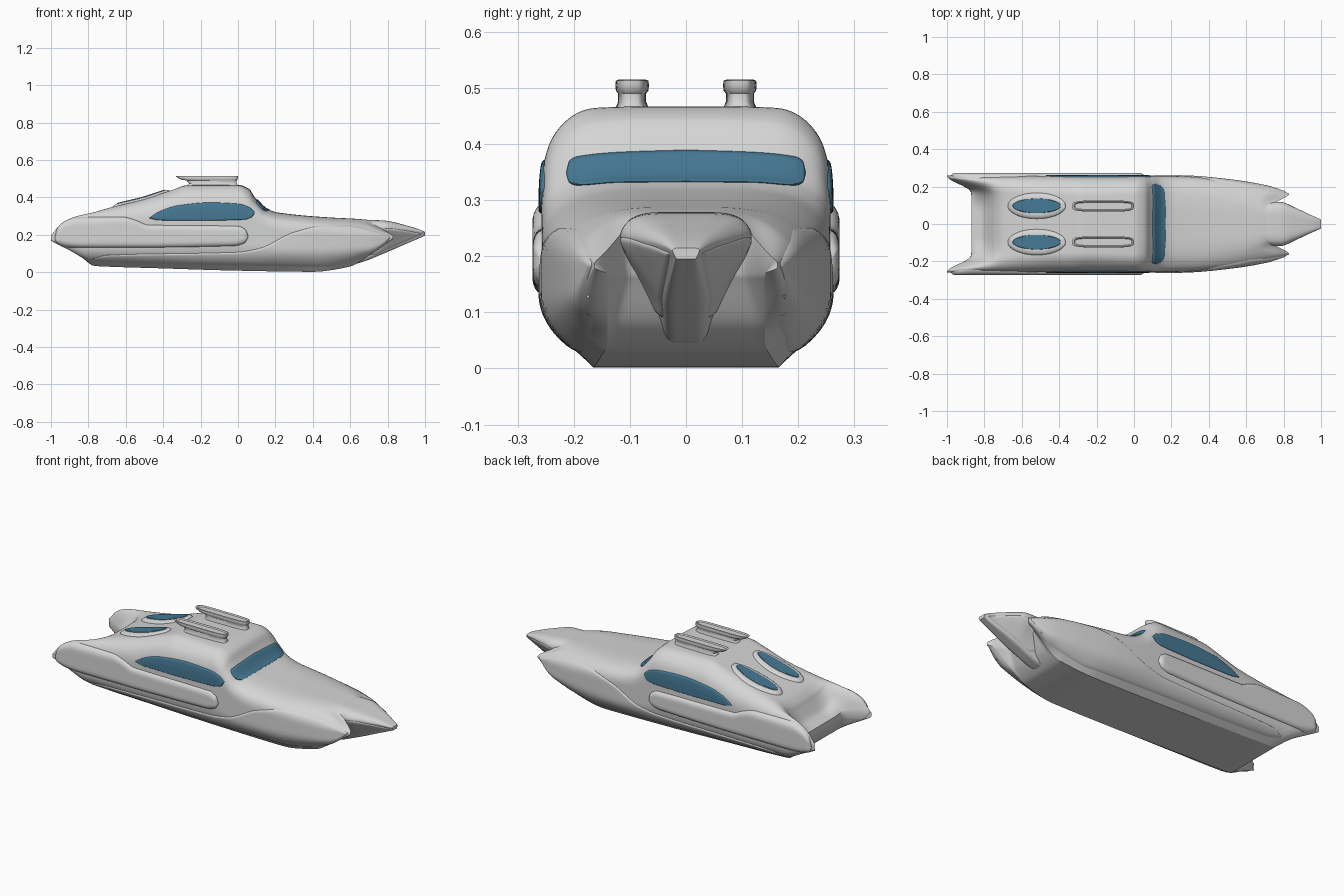
import bpy, bmesh, math
from mathutils import Vector
from mathutils.bvhtree import BVHTree

if "Cube" in bpy.data.objects:
    bpy.data.objects.remove(bpy.data.objects["Cube"])


def material(name, rgb):
    m = bpy.data.materials.new(name)
    m.diffuse_color = (*rgb, 1)
    m.use_nodes = True
    m.node_tree.nodes["Principled BSDF"].inputs["Base Color"].default_value = m.diffuse_color
    return m


GREY = material("pale_grey", (0.66, 0.67, 0.66))
BLUE = material("window_blue", (0.06, 0.19, 0.295))


def curve(*pts):
    """Monotone smooth curve through (x, value) keys."""
    xs, ys = zip(*pts)
    n = len(xs)
    d = [(ys[i + 1] - ys[i]) / (xs[i + 1] - xs[i]) for i in range(n - 1)]
    m = [d[0]] + [2 * a * b / (a + b) if a * b > 0 else 0
                  for a, b in zip(d, d[1:])] + [d[-1]]

    def f(x):
        x = min(max(x, xs[0]), xs[-1])
        i = max(k for k in range(n - 1) if xs[k] <= x)
        h = xs[i + 1] - xs[i]
        t = (x - xs[i]) / h
        return ((2*t**3 - 3*t*t + 1) * ys[i] + (t**3 - 2*t*t + t) * h * m[i]
                + (3*t*t - 2*t**3) * ys[i + 1] + (t**3 - t*t) * h * m[i + 1])
    return f


def smoothstep(a, b, v):
    t = min(max((v - a) / (b - a), 0), 1)
    return t * t * (3 - 2 * t)


def chaikin(p, times=3):
    """Round a polyline by cutting its corners."""
    for _ in range(times):
        q = [p[0]]
        for a, b in zip(p, p[1:]):
            q += [(a[0]*.75 + b[0]*.25, a[1]*.75 + b[1]*.25),
                  (a[0]*.25 + b[0]*.75, a[1]*.25 + b[1]*.75)]
        p = q + [p[-1]]
    return p


def grid(rows, closed=False):
    bm = bmesh.new()
    vs = [[bm.verts.new(c) for c in r] for r in rows]
    n = len(rows[0])
    for a, b in zip(vs, vs[1:]):
        for i in range(n if closed else n - 1):
            j = (i + 1) % n
            bm.faces.new((a[i], a[j], b[j], b[i]))
    return bm, vs


def finish(name, bm, mat, outward=None):
    """Orient faces outward, mirror across the centre line and smooth."""
    bmesh.ops.remove_doubles(bm, verts=bm.verts, dist=0.00005)
    bmesh.ops.recalc_face_normals(bm, faces=bm.faces)
    mid = sum((v.co for v in bm.verts), Vector()) / len(bm.verts)
    if outward is None:
        s = sum(f.normal.dot(f.calc_center_median() - mid) * f.calc_area() for f in bm.faces)
    else:
        s = sum(f.normal.dot(outward) * f.calc_area() for f in bm.faces)
    if s < 0:
        bmesh.ops.reverse_faces(bm, faces=bm.faces)
    me = bpy.data.meshes.new(name)
    bm.to_mesh(me)
    tree = BVHTree.FromBMesh(bm)
    bm.free()
    ob = bpy.data.objects.new(name, me)
    bpy.context.collection.objects.link(ob)
    me.materials.append(mat)
    mod = ob.modifiers.new("mirror", 'MIRROR')
    mod.use_axis = (False, True, False)
    mod.merge_threshold = 0.0005
    bpy.ops.object.select_all(action='DESELECT')
    bpy.context.view_layer.objects.active = ob
    ob.select_set(True)
    bpy.ops.object.shade_smooth_by_angle(angle=math.radians(38))
    return tree


def half_loft(name, rows, mat):
    """Loft half sections (bottom centre to top centre) and close both ends."""
    bm, vs = grid(rows)
    for ring in (vs[0], vs[-1]):
        n = len(ring)
        for i in range((n - 1) // 2):
            loop = [ring[i], ring[i + 1], ring[n - 2 - i], ring[n - 1 - i]]
            loop = list(dict.fromkeys(loop))
            if len(loop) > 2:
                bm.faces.new(loop)
    return finish(name, bm, mat)


# Hull: keel, chine, side and roof lines along the length
keel = curve((-1, .16), (-.95, .115), (-.85, .05), (-.8, .035), (-.4, .02), (0, .008),
             (.4, .002), (.6, .03), (.72, .075), (.83, .17))
chine = curve((-1, .23), (-.9, .19), (-.8, .17), (.4, .165), (.7, .14), (.83, .14))
width = curve((-1, .258), (.15, .257), (.3, .253), (.5, .235), (.7, .203), (.83, .163))
side_low = curve((-1, .168), (-.93, .14), (-.8, .09), (.4, .085), (.7, .11), (.83, .178))
side_high = curve((-1, .195), (-.95, .25), (-.87, .285), (-.7, .30), (-.5, .325), (-.27, .385),
                  (.02, .39), (.09, .34), (.15, .29), (.25, .26), (.5, .238), (.7, .215), (.83, .19))
shoulder = curve((-1, .24), (-.8, .215), (-.27, .19), (.05, .2), (.3, .2), (.5, .185),
                 (.7, .16), (.83, .145))
shoulder_z = curve((-1, .205), (-.95, .27), (-.9, .30), (-.8, .327), (-.7, .345), (-.5, .39),
                   (-.35, .44), (-.27, .462), (0, .462), (.06, .435), (.09, .39), (.15, .33),
                   (.22, .305), (.5, .275), (.72, .255), (.83, .205))
roof = curve((-1, .19), (-.88, .21), (-.78, .27), (-.7, .335), (-.5, .39), (-.35, .44),
             (-.27, .465), (0, .467), (.06, .445), (.09, .40), (.15, .34), (.22, .318),
             (.5, .292), (.72, .282), (.83, .275))


def hull_row(x):
    c, w, b, s = chine(x), width(x), keel(x), shoulder(x)
    lo, hi = side_low(x), side_high(x)
    pts = chaikin([(0, b), (c * .6, b), (c, b), (c, b), (w, lo), (w, (lo + hi) / 2), (w, hi),
                   (s, shoulder_z(x)), (s * .6, roof(x)), (0, roof(x))])
    row = []
    for y, z in pts:
        px = x
        if x < -.75:    # stern hollow between the side fins
            k = smoothstep(.65, 1, y / w)
            px = -.75 + (x + .75) * (.48 + .52 * k)
        elif x > .6:    # bow notches inside the side points
            k = smoothstep(.6, 1, y / w)
            px = .6 + (x - .6) * (.6 + .4 * k)
        row.append((px, y, z))
    return row


N = 170
hull = half_loft("hull", [hull_row(-1 + 1.83 * i / N) for i in range(N + 1)], GREY)

# Central nose with a V-shaped section
nose_top = curve((.5, .275), (.7, .279), (.78, .276), (.9, .25), (.97, .228), (1, .215))
nose_bot = curve((.5, .02), (.65, .05), (.78, .10), (.9, .152), (.97, .182), (1, .195))
nose_wide = curve((.5, .11), (.78, .117), (.86, .088), (.93, .055), (1, .024))
nose_keel = curve((.5, .035), (.78, .035), (1, .018))


def nose_row(x):
    t, b, w, k = nose_top(x), nose_bot(x), nose_wide(x), nose_keel(x)
    h = t - b
    return [(x, y, z) for y, z in chaikin(
        [(0, b), (k, b), (k + .15 * (w - k), b + .15 * h), (w, b + .7 * h), (w, b + .85 * h),
         (w * .75, t), (0, t)])]


nose = half_loft("nose", [nose_row(.5 + .5 * i / 50) for i in range(51)], GREY)


def panel(name, a0, a1, low, high, axis, height, rim, mat, tree=hull, open_start=False, nu=70, nv=18):
    """Raised plate laid on a body; outline is low(a)..high(a) seen along the axis."""
    out = Vector([(1, 0, 0), (0, 1, 0), (0, 0, 1)][axis])
    rows = []
    for i in range(nu + 1):
        a = a0 + (a1 - a0) * (1 - math.cos(math.pi * i / nu)) / 2
        row = []
        for j in range(nv + 1):
            v = (1 - math.cos(math.pi * j / nv)) / 2
            b0, b1 = low(a), high(a)
            b = b0 + (b1 - b0) * v
            start = [(2, a, b), (a, 2, b), (a, b, 2)][axis]
            hit = tree.ray_cast(Vector(start), -out)[0]
            if hit is None:
                near = Vector(start)
                near[axis] = .25
                hit = tree.find_nearest(near)[0]
            d = min((b1 - b0) * min(v, 1 - v), a1 - a, 9 if open_start else a - a0)
            q = 1 - min(max(d / rim, 0), 1)
            off = -.004 + (height + .004) * math.sqrt(1 - q * q)
            row.append(hit + out * off)
        rows.append(row)
    bm, _ = grid(rows)
    finish(name, bm, mat, out)


def ellipse(cx, cy, rx, ry):
    half = lambda x: ry * math.sqrt(max(0, 1 - ((x - cx) / rx) ** 2))
    return (cx - rx, cx + rx, lambda x: cy - half(x), lambda x: cy + half(x))


# Upper side pods
panel("side_pod", -.98, .055,
      curve((-.98, .18), (-.965, .148), (-.92, .132), (-.5, .132), (-.02, .14), (.035, .155), (.055, .185)),
      curve((-.98, .19), (-.965, .235), (-.93, .275), (-.85, .296), (-.62, .297), (-.55, .28),
            (-.48, .253), (0, .247), (.04, .228), (.055, .195)),
      1, .016, .03, GREY)

# Long lower panels swelling into the bow
panel("bow_side_panel", -.78, .815,
      curve((-.78, .065), (-.7, .052), (0, .035), (.45, .028), (.6, .055), (.72, .1), (.815, .182)),
      curve((-.78, .07), (-.7, .092), (0, .108), (.12, .13), (.3, .215), (.48, .252), (.6, .25),
            (.72, .225), (.815, .19)),
      1, .006, .012, GREY, nu=100)

# Nose side ovals
panel("nose_oval", .68, .98,
      curve((.68, .1), (.72, .09), (.8, .122), (.9, .165), (.98, .202)),
      curve((.68, .11), (.72, .19), (.8, .235), (.9, .222), (.98, .207)),
      1, .004, .01, GREY, tree=nose)

# Side windows
panel("side_window", -.475, .09,
      curve((-.475, .288), (-.42, .277), (-.2, .275), (.03, .28), (.075, .295), (.09, .318)),
      curve((-.475, .29), (-.42, .325), (-.32, .357), (-.15, .373), (0, .366), (.06, .348), (.09, .322)),
      1, .005, .006, BLUE)

# Windscreen
panel("windscreen", 0, .213,
      curve((0, .332), (.12, .331), (.195, .326), (.208, .331), (.213, .345)),
      curve((0, .39), (.12, .386), (.195, .378), (.208, .37), (.213, .352)),
      0, .008, .005, BLUE, open_start=True)

# Rear skylights on raised frames
panel("skylight_frame", *ellipse(-.52, .097, .155, .07), 2, .012, .028, GREY)
panel("skylight", *ellipse(-.52, .097, .13, .041), 2, .016, .004, BLUE)

# Roof funnels: flared stem under a flat rimmed cap
rings = [(.435, -.285, .01, .034), (.462, -.272, 0, .031), (.475, -.262, -.008, .025),
         (.490, -.275, -.008, .025), (.495, -.305, -.003, .029), (.505, -.325, 0, .030),
         (.513, -.332, 0, .029), (.515, -.322, -.006, .024), (.509, -.315, -.012, .019)]
rows = []
for z, x0, x1, r in rings:
    row = []
    for i in range(40):
        c, s = math.cos(i * math.tau / 40), math.sin(i * math.tau / 40)
        row.append(((x0 + x1) / 2 + (x1 - x0) / 2 * math.copysign(abs(c) ** .5, c),
                    .096 + r * math.copysign(abs(s) ** .5, s), z))
    rows.append(row)
bm, vs = grid(rows, closed=True)
bm.faces.new(vs[0])
bm.faces.new(vs[-1])
finish("roof_funnel", bm, GREY)
